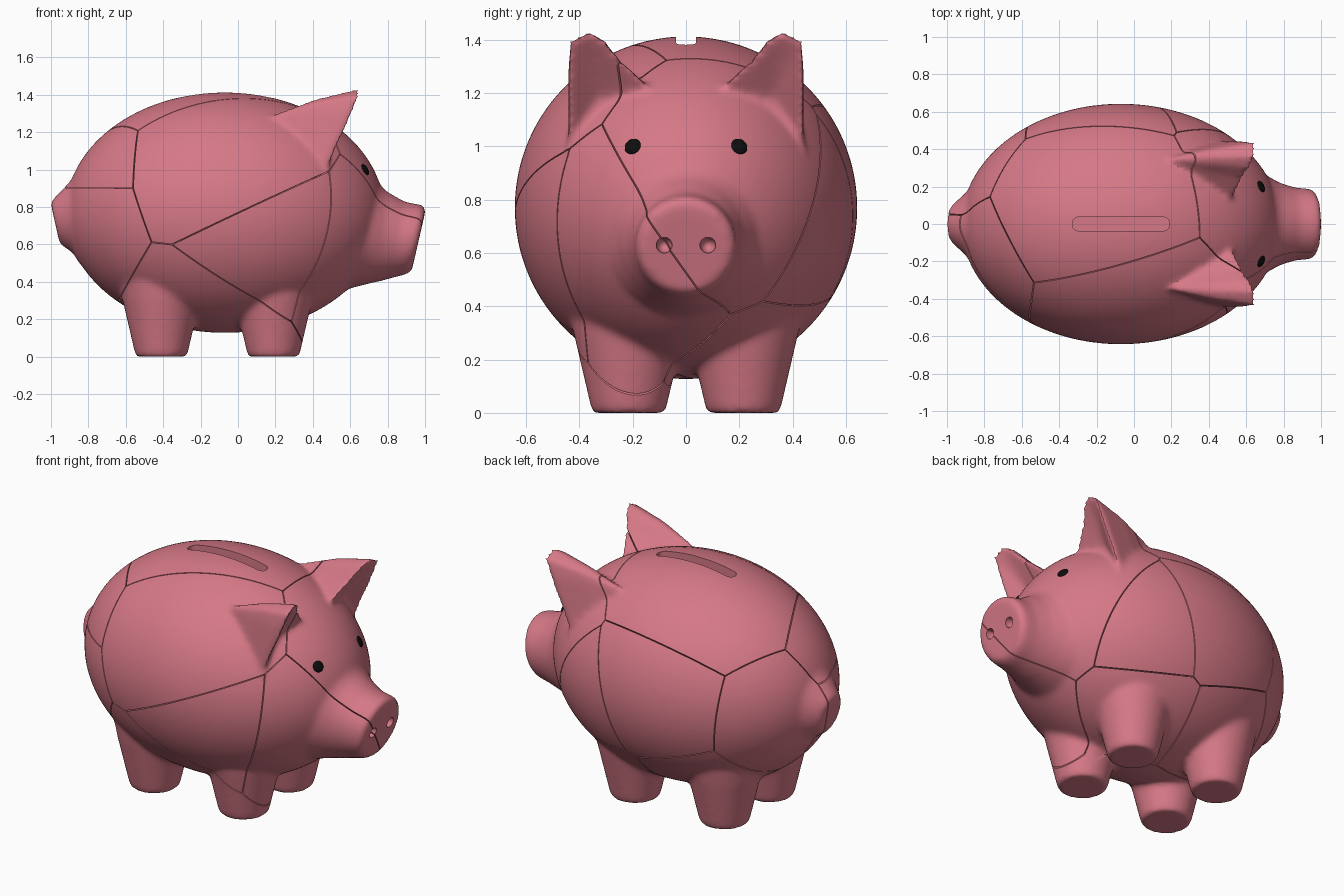
import bpy, bmesh, math
from mathutils import Vector, Matrix
from mathutils.bvhtree import BVHTree

if "Cube" in bpy.data.objects:
    bpy.data.objects.remove(bpy.data.objects["Cube"])


def material(name, rgb):
    m = bpy.data.materials.new(name)
    m.diffuse_color = (*rgb, 1)
    m.use_nodes = True
    m.node_tree.nodes["Principled BSDF"].inputs["Base Color"].default_value = m.diffuse_color
    return m


pink = material("pink_ceramic", (0.67, 0.19, 0.24))
black = material("black_paint", (0.004, 0.004, 0.004))


def make_object(name, bm, mat=None):
    me = bpy.data.meshes.new(name)
    bm.to_mesh(me)
    bm.free()
    if mat:
        me.materials.clear()
        me.materials.append(mat)
    ob = bpy.data.objects.new(name, me)
    bpy.context.collection.objects.link(ob)
    return ob


def smooth(ob, angle=40):
    for p in ob.data.polygons:
        p.use_smooth = True
    ob.data.set_sharp_from_angle(angle=math.radians(angle))


def ellipsoid(bm, centre, size, rot=Matrix(), seg=32):
    mat = Matrix.Translation(centre) @ rot.to_4x4() @ Matrix.Diagonal((*size, 1))
    bmesh.ops.create_uvsphere(bm, u_segments=seg, v_segments=seg // 2, radius=1, matrix=mat)


def loft(bm, rings):
    """Skin a list of closed point rings and cap both ends."""
    vs = [[bm.verts.new(p) for p in r] for r in rings]
    n = len(vs[0])
    for a, b in zip(vs, vs[1:]):
        for i in range(n):
            bm.faces.new((a[i], a[(i + 1) % n], b[(i + 1) % n], b[i]))
    bm.faces.new(vs[0])
    bm.faces.new(vs[-1])


TURN = [(math.cos(k * math.tau / 64), math.sin(k * math.tau / 64)) for k in range(64)]


def x_rings(rows):
    """Rings along x: x, centre z, y radius, z radius, lean."""
    return [[(x + lean * rz * s, ry * c, zc + rz * s) for c, s in TURN]
            for x, zc, ry, rz, lean in rows]


body = bmesh.new()
# round belly
ellipsoid(body, (-0.07, 0, 0.77), (0.853, 0.643, 0.643), seg=128)
# snout
loft(body, x_rings([(0.967, 0.625, 0.165, 0.165, 0.23), (0.945, 0.625, 0.188, 0.185, 0.23),
                    (0.86, 0.625, 0.195, 0.203, 0.15), (0.78, 0.645, 0.22, 0.24, 0.05),
                    (0.70, 0.685, 0.265, 0.295, 0), (0.60, 0.735, 0.35, 0.37, 0),
                    (0.40, 0.74, 0.42, 0.45, 0)]))
# stubby tail
loft(body, x_rings([(-0.978, 0.715, 0.09, 0.11, -0.22), (-0.955, 0.715, 0.115, 0.132, -0.22),
                    (-0.90, 0.735, 0.165, 0.18, -0.1), (-0.85, 0.745, 0.23, 0.245, 0),
                    (-0.70, 0.76, 0.3, 0.3, 0)]))
for side in (-1, 1):
    # legs
    for x in (-0.41, 0.19):
        loft(body, [[(x + r * c, side * 0.215 + r * s, z) for c, s in TURN]
                    for z, r in ((0, 0.135), (0.02, 0.142), (0.15, 0.172),
                                 (0.3, 0.207), (0.4, 0.225), (0.55, 0.23))])
    # ears: cupped front rim tapering to a point at the back
    rim = [Vector((x, y * side, z)) for x, y, z in
           ((0.65, 0.36, 1.435), (0.65, 0.435, 1.40), (0.62, 0.45, 1.30), (0.48, 0.45, 0.99),
            (0.46, 0.28, 0.99), (0.51, 0.08, 1.18), (0.58, 0.24, 1.32), (0.63, 0.30, 1.40))]
    back = Vector((0.17, 0.345 * side, 1.29))
    axis = (sum(rim, Vector()) / len(rim) + back) / 2
    mid = [axis + ((p + back) / 2 - axis) * 1.18 for p in rim]
    rv, mv = ([body.verts.new(p) for p in ps] for ps in (rim, mid))
    tip, cup = body.verts.new(back), body.verts.new((0.49, 0.33 * side, 1.19))
    for i in range(len(rim)):
        j = (i + 1) % len(rim)
        body.faces.new((rv[i], rv[j], cup))
        body.faces.new((rv[i], rv[j], mv[j], mv[i]))
        body.faces.new((mv[i], mv[j], tip))
bmesh.ops.recalc_face_normals(body, faces=body.faces[:])
whole = make_object("whole_bank", body)

# coin slot and nostril cutters
cut = bmesh.new()
bmesh.ops.create_cube(cut, size=1, matrix=Matrix.Translation((-0.07, 0, 1.39))
                      @ Matrix.Diagonal((0.52, 0.074, 0.26, 1)))
upright = [e for e in cut.edges if abs(e.verts[0].co.z - e.verts[1].co.z) > 0.1]
bmesh.ops.bevel(cut, geom=upright, offset=0.034, segments=6, profile=0.5, affect='EDGES')
for side in (-1, 1):
    ellipsoid(cut, (0.965, 0.082 * side, 0.63), (0.05, 0.03, 0.03), seg=24)
cutter = make_object("slot_and_nostril_cutter", cut)
cutter.hide_render = True

# melt the parts together, soften the joins, cut the holes
m = whole.modifiers.new("remesh", 'REMESH')
m.mode, m.voxel_size = 'VOXEL', 0.015
m = whole.modifiers.new("soften", 'SMOOTH')
m.factor, m.iterations = 0.5, 10
m = whole.modifiers.new("holes", 'BOOLEAN')
m.operation, m.solver, m.object = 'DIFFERENCE', 'EXACT', cutter
dg = bpy.context.evaluated_depsgraph_get()
solid = bpy.data.meshes.new_from_object(whole.evaluated_get(dg))
bpy.data.objects.remove(whole)
bpy.data.objects.remove(cutter)

# eyes
probe = bmesh.new()
probe.from_mesh(solid)
tree = BVHTree.FromBMesh(probe)
probe.free()
for side, label in ((-1, "right"), (1, "left")):
    loc, nor, _, _ = tree.ray_cast(Vector((2, 0.2 * side, 1.0)), Vector((-1, 0, 0)))
    eye = bmesh.new()
    ellipsoid(eye, loc, (0.032, 0.032, 0.01), nor.to_track_quat('Z', 'Y').to_matrix())
    smooth(make_object(label + "_eye", eye, black))

# break the bank into tightly fitting shards around seed points
seeds = [Vector(s) for s in (
    (0.0, -0.50, 1.10), (0.26, -0.52, 0.55), (-0.09, -0.40, 0.07), (-1.10, -0.35, 1.10),
    (-1.10, -0.35, 0.70), (0.50, -0.29, 0.51), (0.58, 0.21, 0.85), (-0.20, 0.15, 1.28),
    (-0.12, 0.62, 0.75), (0.32, 0.62, 0.62), (-0.30, 0.48, 0.15), (0.20, 0.40, 0.15),
    (-1.0, 0.45, 0.65))]
GAP = 0.0025
for k, seed in enumerate(seeds):
    bm = bmesh.new()
    bm.from_mesh(solid)
    for other in seeds:
        if other is seed or not bm.verts:
            continue
        no = (other - seed).normalized()
        bmesh.ops.bisect_plane(bm, geom=bm.verts[:] + bm.edges[:] + bm.faces[:], dist=1e-6,
                               plane_co=(seed + other) / 2 - no * GAP, plane_no=no,
                               clear_outer=True)
        rim = [e for e in bm.edges if e.is_boundary]
        if rim:
            caps = bmesh.ops.holes_fill(bm, edges=rim, sides=0)["faces"]
            bmesh.ops.triangulate(bm, faces=caps)
    if bm.faces:
        smooth(make_object("shard_%02d" % (k + 1), bm, pink))
    else:
        bm.free()
bpy.data.meshes.remove(solid)
